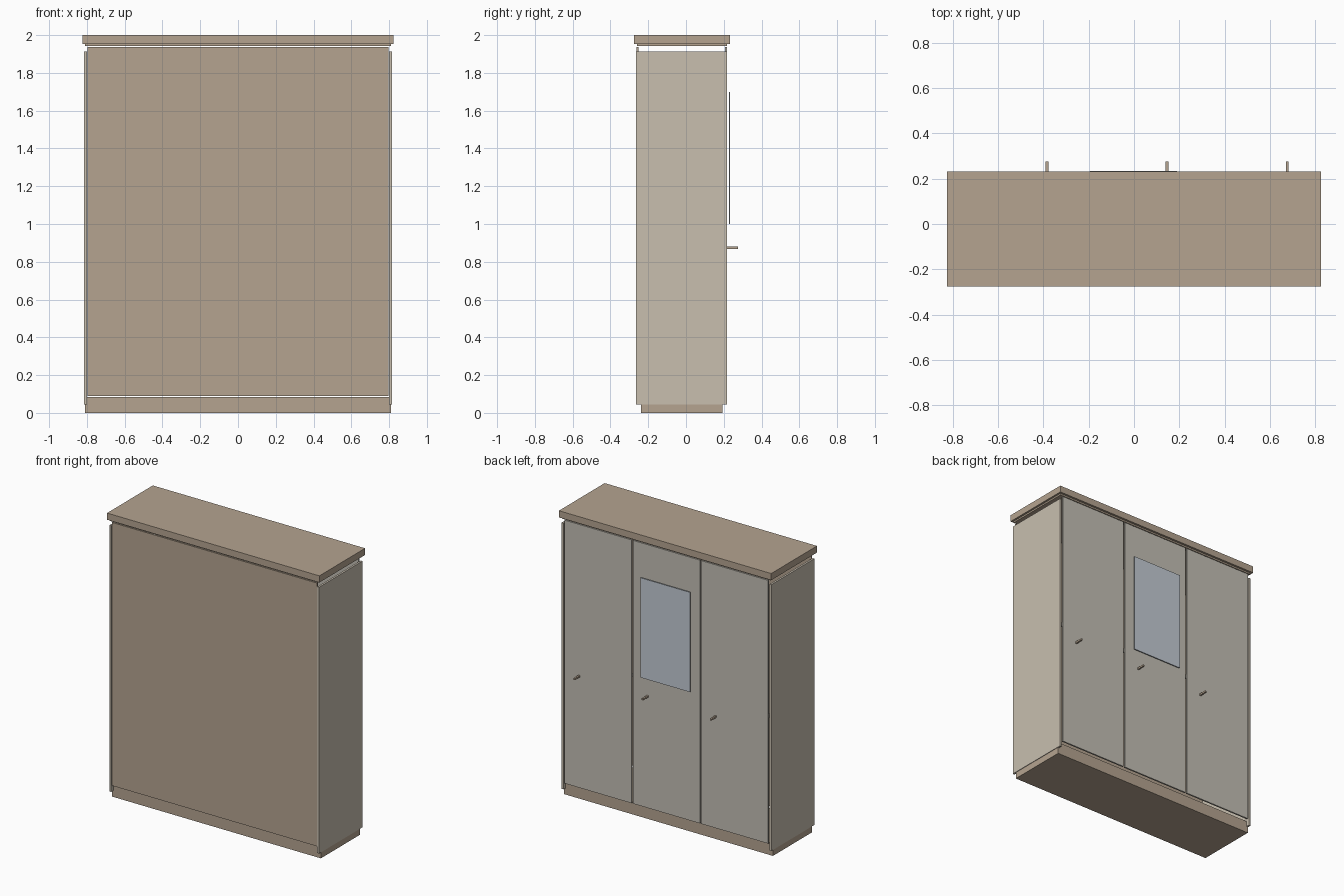
import bpy, bmesh

if "Cube" in bpy.data.objects:
    bpy.data.objects.remove(bpy.data.objects["Cube"])


def material(name, rgb):
    m = bpy.data.materials.new(name)
    m.diffuse_color = (*rgb, 1.0)
    m.use_nodes = True
    m.node_tree.nodes["Principled BSDF"].inputs["Base Color"].default_value = m.diffuse_color
    return m


WOOD = material("brown_wood", (0.46, 0.37, 0.28))
SIDE = material("beige_wood", (0.58, 0.52, 0.43))
DOOR = material("pale_door", (0.55, 0.52, 0.46))
GLASS = material("mirror_glass", (0.55, 0.60, 0.66))


def box(name, x, y, z, mat):
    """Box from (min, max) ranges on each axis."""
    bm = bmesh.new()
    bmesh.ops.create_cube(bm, size=1.0)
    for v in bm.verts:
        v.co = [r[0] + (c + 0.5) * (r[1] - r[0]) for c, r in zip(v.co, (x, y, z))]
    me = bpy.data.meshes.new(name)
    bm.to_mesh(me)
    bm.free()
    me.materials.append(mat)
    ob = bpy.data.objects.new(name, me)
    bpy.context.collection.objects.link(ob)
    return ob


# Plinth, top board and the shallow step under it
box("plinth", (-0.81, 0.81), (-0.238, 0.193), (0, 0.083), WOOD)
box("top_board", (-0.824, 0.824), (-0.275, 0.232), (1.953, 2.0), WOOD)
box("top_step", (-0.81, 0.81), (-0.26, 0.217), (1.942, 1.953), WOOD)

# Back panel
box("back_panel", (-0.796, 0.796), (-0.262, -0.252), (0.09, 1.937), WOOD)

# Side panels
for label, s in (("left", -1), ("right", 1)):
    box(label + "_side", sorted((s * 0.80, s * 0.814)), (-0.264, 0.217), (0.045, 1.913), SIDE)

# Rail seen through the gaps between the doors
box("middle_rail", (-0.79, 0.79), (0.188, 0.204), (0.97, 0.99), SIDE)

# Three doors, each with a peg handle
for label, cx in (("left", -0.53), ("middle", 0.0), ("right", 0.53)):
    box(label + "_door", (cx - 0.26, cx + 0.26), (0.206, 0.217), (0.09, 1.937), DOOR)
    hx = cx + 0.146
    box(label + "_handle", (hx - 0.006, hx + 0.006), (0.217, 0.275), (0.868, 0.88), WOOD)

# Mirror standing just off the middle door
box("mirror", (-0.195, 0.19), (0.227, 0.234), (1.0, 1.7), GLASS)
